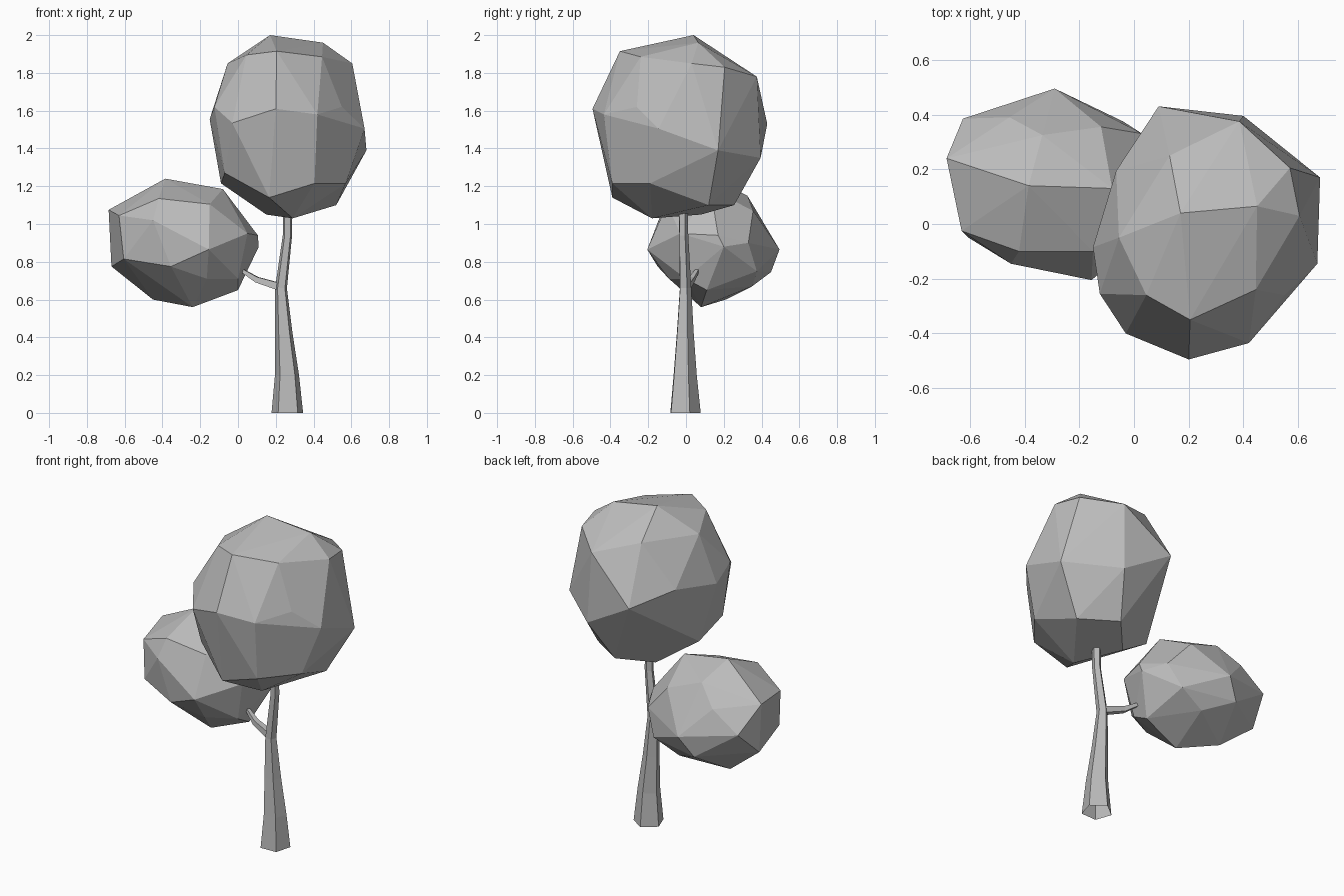
import bpy
import bmesh
from math import cos, sin, radians
from mathutils import Vector

if "Cube" in bpy.data.objects:
    bpy.data.objects.remove(bpy.data.objects["Cube"], do_unlink=True)


def make_material(name, color):
    material = bpy.data.materials.new(name)
    material.diffuse_color = color
    material.use_nodes = True
    for node in material.node_tree.nodes:
        if node.type == "BSDF_PRINCIPLED":
            node.inputs["Base Color"].default_value = color
    return material


grey = make_material("plain grey", (0.5, 0.5, 0.5, 1))


def finish(name, bm):
    """Turn a bmesh into a flat shaded object."""
    bmesh.ops.recalc_face_normals(bm, faces=bm.faces[:])
    mesh = bpy.data.meshes.new(name)
    bm.to_mesh(mesh)
    bm.free()
    mesh.materials.append(grey)
    obj = bpy.data.objects.new(name, mesh)
    bpy.context.collection.objects.link(obj)
    return obj


def make_crown(name, corners):
    """Stretch a faceted skin around the outermost leaf corners."""
    bm = bmesh.new()
    for corner in corners:
        bm.verts.new(corner)
    hull = bmesh.ops.convex_hull(bm, input=bm.verts[:])
    loose = {v for v in hull["geom_interior"] + hull["geom_unused"]
             if isinstance(v, bmesh.types.BMVert)}
    bmesh.ops.delete(bm, geom=list(loose), context="VERTS")
    bmesh.ops.dissolve_limit(bm, angle_limit=radians(4),
                             verts=bm.verts[:], edges=bm.edges[:])
    return finish(name, bm)


def make_limb(name, stations, sides, start, side_axis, up_axis):
    """Loft a tapering limb, open at its root, through (centre, radius) stations."""
    bm = bmesh.new()
    rings = []
    for centre, radius in stations:
        ring = []
        for i in range(sides):
            a = radians(start + 360 * i / sides)
            offset = Vector(side_axis) * cos(a) + Vector(up_axis) * sin(a)
            ring.append(bm.verts.new(Vector(centre) + offset * radius))
        rings.append(ring)
    for low, high in zip(rings, rings[1:]):
        for i in range(sides):
            j = (i + 1) % sides
            bm.faces.new((low[i], low[j], high[j], high[i]))
    bm.faces.new(rings[-1])
    return finish(name, bm)


# Five sided trunk, flat side to the front
make_limb("trunk", [
    ((.262, -.01, 0), .088),
    ((.26, -.01, .2), .067),
    ((.243, -.008, .42), .049),
    ((.228, -.005, .66), .033),
    ((.262, -.014, .94), .026),
    ((.262, -.016, 1.1), .026),
], 5, 20, (1, 0, 0), (0, 1, 0))

# Side branch reaching into the lower crown
make_limb("branch", [
    ((.23, 0, .665), .028),
    ((.1, .03, .705), .021),
    ((.02, .06, .755), .013),
], 4, 45, (.25, .97, 0), (.3, 0, .95))

# Tall upper crown: top, shoulders, waist, underside
make_crown("upper_crown", [
    (.17, .04, 2), (.45, .065, 1.96), (.605, .03, 1.85), (.57, .205, 1.83),
    (.445, -.24, 1.885), (.205, -.35, 1.915), (.045, -.26, 1.895),
    (-.055, -.05, 1.85), (.13, .25, 1.86), (.385, .375, 1.78),
    (.09, .43, 1.53), (.4, .395, 1.35), (.68, .17, 1.39), (.67, -.145, 1.505),
    (.55, -.26, 1.62), (.42, -.435, 1.58), (.2, -.495, 1.61),
    (-.03, -.4, 1.535), (-.125, -.255, 1.62), (-.15, -.085, 1.555),
    (-.065, .195, 1.6), (.165, -.39, 1.14), (.405, -.39, 1.215),
    (.57, -.19, 1.215), (-.07, -.26, 1.27), (.29, -.18, 1.03),
    (.15, .08, 1.05), (.52, .12, 1.1), (.31, .255, 1.1), (-.09, 0, 1.215),
])

# Small lower crown: top, shoulders, waist, underside
make_crown("lower_crown", [
    (-.385, .14, 1.24), (-.08, .13, 1.185), (-.42, -.1, 1.135),
    (-.15, -.1, 1.105), (-.335, .325, 1.15), (-.12, .355, 1.07),
    (-.685, .24, 1.075), (-.63, -.025, 1.045), (-.45, -.145, 1.02),
    (-.455, .39, 1.04), (-.155, -.205, .865), (-.605, -.05, .815),
    (-.67, .24, .775), (-.625, .385, .92), (-.29, .495, .865),
    (.03, .33, .9), (.105, .17, .94), (.11, .2, .88), (.05, -.03, .95),
    (-.355, -.15, .775), (-.165, -.09, .71), (0, 0, .71), (0, .11, .65),
    (-.04, .375, .75), (-.37, .45, .745), (-.2, .35, .67),
    (-.24, .08, .56), (-.45, .21, .6),
])
